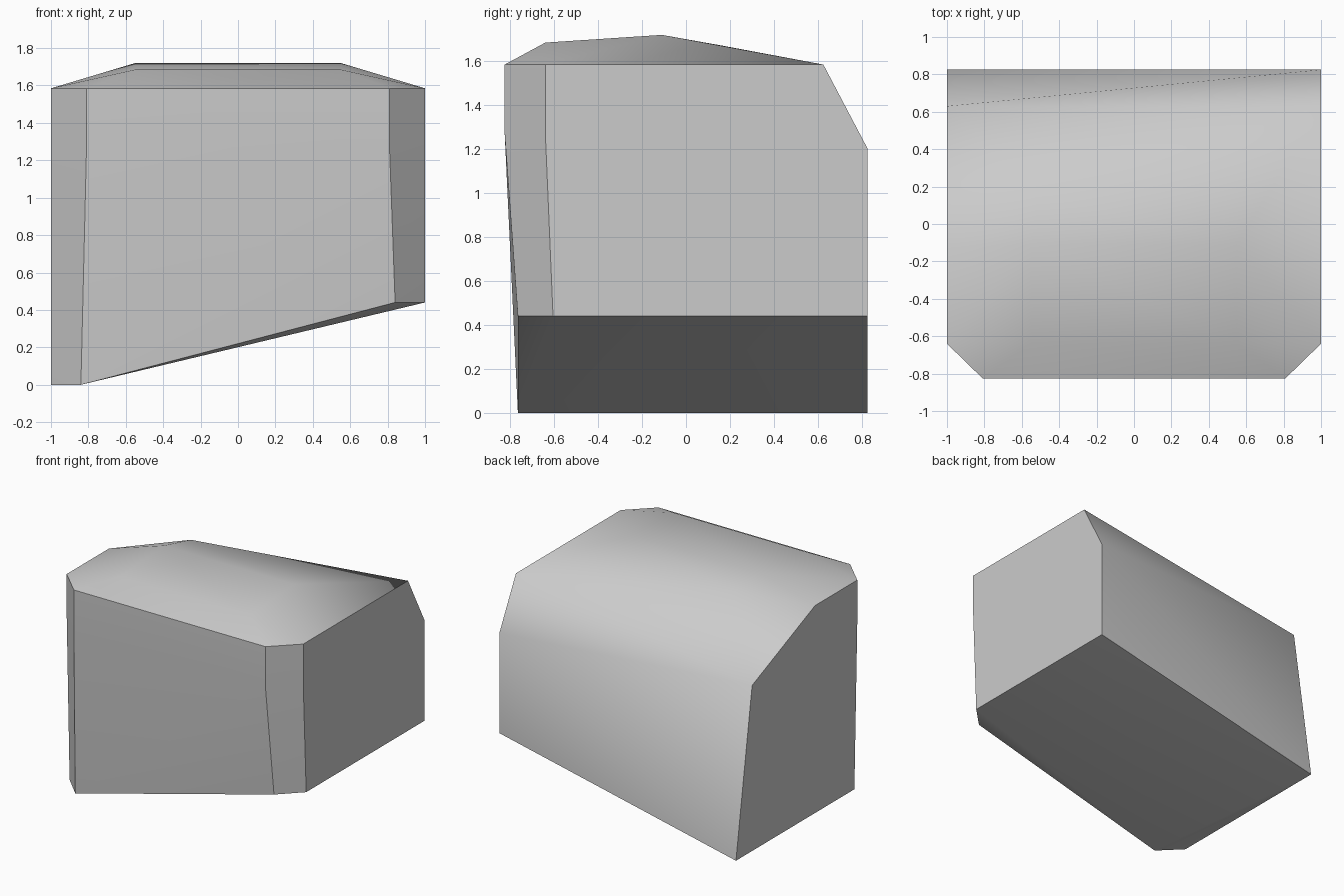
import bpy, bmesh, math

cube = bpy.data.objects.get("Cube")
if cube:
    bpy.data.objects.remove(cube)

grey = bpy.data.materials.new("stone grey")
grey.use_nodes = True
colour = (0.6, 0.6, 0.6, 1)
grey.diffuse_color = colour
grey.node_tree.nodes["Principled BSDF"].inputs["Base Color"].default_value = colour

# Corners shared by both sides: side chamfer then front chamfer, per level
rim = [(1, -0.64, 1.585), (0.81, -0.825, 1.585)]
waist = [(1, -0.64, 1.27), (0.81, -0.825, 1.27)]
base = [(1, 0.825, 0), (1, -0.605, 0), (0.84, -0.765, 0)]
crown = [(0.55, -0.11, 1.72), (0.55, -0.64, 1.685)]

# Upper back corners: squarer on the left, cut away on the right
left_back = [(1, 0.625, 1.585), (1, 0.825, 1.205)]
right_back = [(-1, -0.13, 1.585), (-1, 0.63, 1.265), (-0.51, 0.16, 1.672)]

# Mirror the shared corners, lifting the left side of the base
bm = bmesh.new()
for side in (-1, 1):
    for x, y, z in rim + waist + base + crown:
        lift = 0.44 if side > 0 and z == 0 else 0
        bm.verts.new((side * x, y, z + lift))
for corner in left_back + right_back:
    bm.verts.new(corner)
bmesh.ops.convex_hull(bm, input=bm.verts[:])
bmesh.ops.recalc_face_normals(bm, faces=bm.faces[:])


# Keep the rounded upper back smooth and the remaining corners crisp
def crisp(edge):
    a, b = (v.co for v in edge.verts)
    rounded = min(a.y, b.y) > -0.2 and min(a.z, b.z) > 1 and abs(a.x - b.x) > 0.1
    return not rounded and edge.calc_face_angle(0) > math.radians(35)


for edge in bm.edges:
    edge.smooth = not crisp(edge)
for face in bm.faces:
    face.smooth = True

mesh = bpy.data.meshes.new("chamfered_block")
bm.to_mesh(mesh)
bm.free()
mesh.materials.append(grey)
block = bpy.data.objects.new("chamfered_block", mesh)
bpy.context.scene.collection.objects.link(block)
